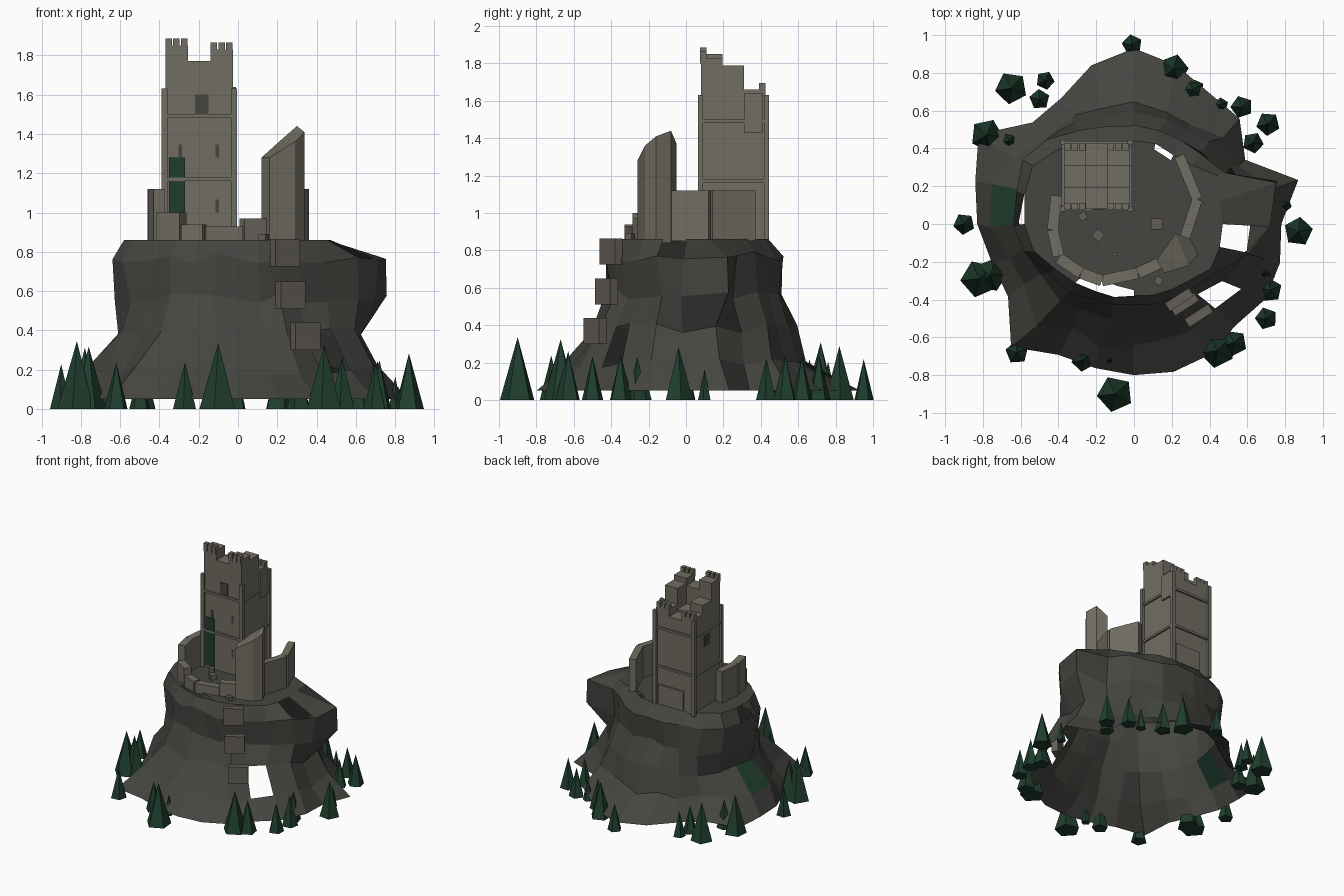
import bpy, bmesh, math, random
from mathutils import Vector, Matrix

random.seed(4)
if "Cube" in bpy.data.objects:
    bpy.data.objects.remove(bpy.data.objects["Cube"])


def material(name, r, g, b):
    m = bpy.data.materials.new(name)
    m.use_nodes = True
    m.diffuse_color = (r, g, b, 1)
    m.node_tree.nodes["Principled BSDF"].inputs["Base Color"].default_value = (r, g, b, 1)
    return m


rock = material("dark rock", .059, .059, .052)
stone = material("pale stone", .165, .153, .124)
worn = material("worn stone", .127, .112, .094)
green = material("pine green", .014, .048, .028)


def finish(name, bm, *mats):
    mesh = bpy.data.meshes.new(name)
    bm.to_mesh(mesh)
    bm.free()
    for m in mats:
        mesh.materials.append(m)
    ob = bpy.data.objects.new(name, mesh)
    bpy.context.collection.objects.link(ob)
    return ob


def add_box(bm, lo, hi):
    lo, hi = Vector(lo), Vector(hi)
    place = Matrix.Translation((lo + hi) / 2) @ Matrix.Diagonal((*(hi - lo), 1))
    bmesh.ops.create_cube(bm, size=1, matrix=place)


def box(name, lo, hi, mat):
    bm = bmesh.new()
    add_box(bm, lo, hi)
    return finish(name, bm, mat)


def turned_box(name, centre, size, angle, mat):
    half = Vector(size) / 2
    ob = box(name, -half, half, mat)
    ob.location = centre
    ob.rotation_euler.z = math.radians(angle)


def prism(name, outline, bottom, tops, mat):
    """Upright block whose top corners each have their own height."""
    bm = bmesh.new()
    low = [bm.verts.new((x, y, bottom)) for x, y in outline]
    high = [bm.verts.new((x, y, z)) for (x, y), z in zip(outline, tops)]
    bm.faces.new(low)
    bm.faces.new(high)
    for i in range(len(low)):
        j = (i + 1) % len(low)
        bm.faces.new((low[i], low[j], high[j], high[i]))
    bmesh.ops.triangulate(bm, faces=[f for f in bm.faces if len(f.verts) > 4])
    bmesh.ops.recalc_face_normals(bm, faces=bm.faces)
    return finish(name, bm, mat)


def wall(name, path, tops, thick, mat):
    """Chain of wall blocks along a path, one height per block."""
    for n, (a, b) in enumerate(zip(path, path[1:])):
        a, b = Vector(a), Vector(b)
        side = (b - a).normalized().orthogonal() * thick / 2
        prism(f"{name}_{n + 1}", [a - side, b - side, b + side, a + side],
              GROUND - .01, [tops[n]] * 4, mat)


# Crag: faceted rings from skirt to plateau, hollow and open below
GROUND = .86
foot = [.78, .9, .68, .79, .8, .87, .93, .87, .77, .76, .95, .87,
        .83, .78, .77, .92, .8, .79, .8, .81, .8, .76, .8, .8]
shoulder = [.73, .79, .56, .52, .5, .52, .52, .53, .58, .64, .67, .65,
            .63, .6, .53, .49, .46, .45, .43, .44, .45, .47, .52, .63]
N = len(foot)
bm = bmesh.new()
rings = [[] for _ in range(7)]
for i, (f, s) in enumerate(zip(foot, shoulder)):
    a = math.tau * i / N
    waist = min(s + .05, .62)
    flare = .72 if i in (11, 12) else .52 - .3 * max(0, math.sin(a)) ** .8
    overhang = s > .62 and math.cos(a) > 0
    lip = .47 if overhang else s - (.08 if math.sin(a) > .5 else .05)
    sunk = .34 if i in (16, 17) else .45
    w = [random.uniform(-.028, .028) for _ in range(5)]
    profile = [(f, .05, 0),
               (waist + flare * (f - waist) + w[0], .2 + w[1], w[4]),
               (waist + w[2], .38 + w[3], w[0] * 2),
               (s * .98 + w[1] * .7, .56 + w[2], w[3] * 2),
               (s + w[4] * .4, .77 + w[0], w[1]),
               (lip, GROUND, 0),
               (min(lip - .03, sunk), GROUND, 0)]
    for ring, (r, z, turn) in zip(rings, profile):
        ring.append(bm.verts.new((r * math.cos(a + turn), r * math.sin(a + turn), z)))
gaps = {(4, 11), (5, 15), (5, 16), (5, 17), (1, 21), (5, 4), (4, 23)}
for level in range(6):
    for i in range(N):
        if (level, i) in gaps:
            continue
        j = (i + 1) % N
        lo, hi = rings[level], rings[level + 1]
        face = bm.faces.new((lo[i], lo[j], hi[j], hi[i]))
        face.material_index = int((level, i) == (1, 11))   # mossy slab
bm.faces.new(rings[-1])
finish("crag", bm, rock, green)

# Tower: ruined block of three by three columns over a solid shaft
X0, Y0, CELL = -.37, .08, .115
heights = [[1.85, 1.77, 1.83], [1.71, 1.62, 1.79], [1.64, 1.6, 1.66]]
X1, Y1 = X0 + 3 * CELL, Y0 + 3 * CELL
box("tower_shaft", (X0, Y0, GROUND - .02), (X1, Y1, 1.58), stone)
bm = bmesh.new()
for row, line in enumerate(heights):
    for col, top in enumerate(line):
        x, y = X0 + col * CELL, Y0 + row * CELL
        add_box(bm, (x, y, 1.58), (x + CELL, y + CELL, top))
finish("tower_ruined_top", bm, stone)

# Merlons on the front corners and the low back edge
bm = bmesh.new()
for x, y, z in ((X0, Y0, 1.85), (X0 + 2 * CELL, Y0, 1.83),
                (X0, Y1 - .03, 1.64), (X0 + 2 * CELL, Y1 - .03, 1.66)):
    for k in range(3):
        add_box(bm, (x + k * .04, y - .006, z - .03), (x + k * .04 + .033, y + .03, z + .035))
finish("merlons", bm, stone)

# Corner piers and string courses
bm = bmesh.new()
for x in (X0 - .005, X1 + .005):
    for y in (Y0 - .003, Y1 + .005):
        add_box(bm, (x - .015, y - .012, GROUND - .02), (x + .015, y + .015, 1.63))
finish("corner_piers", bm, stone)
bm = bmesh.new()
for z in (1.17, 1.49):
    add_box(bm, (X0 - .014, Y0 - .012, z - .009), (X1 + .014, Y1 + .014, z + .009))
finish("string_courses", bm, stone)

# Door and windows as thin plates
box("door", (-.35, Y0 - .008, .88), (-.27, Y0 + .001, 1.28), green)
box("front_window", (-.22, Y0 - .005, 1.5), (-.15, Y0 + .001, 1.6), rock)
for n, (x, z) in enumerate(((-.295, 1.28), (-.105, 1.28), (-.105, 1.0))):
    box(f"arrow_slit_{n + 1}", (x - .009, Y0 - .005, z), (x + .009, Y0 + .001, z + .065), rock)
box("side_window", (X0 - .005, .22, 1.36), (X0 + .001, .29, 1.45), rock)
box("side_patch", (X1 - .001, .31, 1.43), (X1 + .014, .41, 1.64), stone)
box("back_patch", (-.28, Y1 - .001, GROUND), (-.05, Y1 + .014, 1.02), stone)

# Curtain walls around the plateau
wall("left_wall", [(-.41, .15), (-.43, -.03), (-.4, -.17)], [1.12, 1.12], .06, stone)
wall("front_wall", [(-.4, -.18), (-.28, -.26), (-.17, -.3), (.02, -.26), (.15, -.2)],
     [1.0, .94, .93, .97], .06, stone)
wall("right_wall", [(.26, -.1), (.335, .13), (.24, .36)], [1.12, 1.12], .055, stone)

# Broken turret shard
prism("turret_shard",
      [(.12, -.19), (.16, -.26), (.29, -.22), (.338, -.16), (.3, -.08), (.22, -.05)],
      GROUND - .02, [1.28, 1.28, 1.36, 1.41, 1.44, 1.37], stone)

# Steps down the cliff
for n, (x, y, z) in enumerate(((.24, -.4, .795), (.268, -.425, .58), (.343, -.485, .37))):
    turned_box(f"step_{n + 1}", (x, y, z), (.15, .05, .14), 33, worn)

# Fallen blocks on the plateau
for x, y, size, turn in ((-.27, .04, .04, 30), (-.19, -.06, .05, 50),
                         (.12, 0, .06, 0), (.13, -.3, .04, 65), (-.1, -.16, .02, 20)):
    turned_box("rubble", (x, y, GROUND + size / 4), (size, size, size), turn, worn)

# Ring of five-sided pines
pines = [(-.65, .72, .087), (-.47, .76, .05), (-.5, .66, .055), (-.78, .47, .088),
         (-.66, .44, .06), (-.9, 0, .058), (-.82, -.29, .1), (-.76, -.27, .09),
         (-.62, -.68, .062), (-.27, -.72, .062), (-.13, -.72, .035), (-.1, -.9, .097),
         (.44, -.67, .093), (.53, -.63, .07), (.7, -.5, .06), (.72, -.35, .065),
         (.69, -.26, .06), (.87, -.04, .078), (.8, .1, .036), (.63, .43, .057),
         (.71, .53, .064), (.46, .63, .04), (.57, .62, .06), (.31, .71, .065),
         (.21, .82, .08), (-.01, .95, .055)]
for x, y, r in pines:
    tall = .065 + r * 2.8
    bm = bmesh.new()
    bmesh.ops.create_cone(bm, segments=5, radius1=r, radius2=0, depth=tall, cap_ends=True,
                          matrix=Matrix.Rotation(random.uniform(0, 2), 4, "Z"))
    finish("pine", bm, green).location = (x, y, tall / 2)
